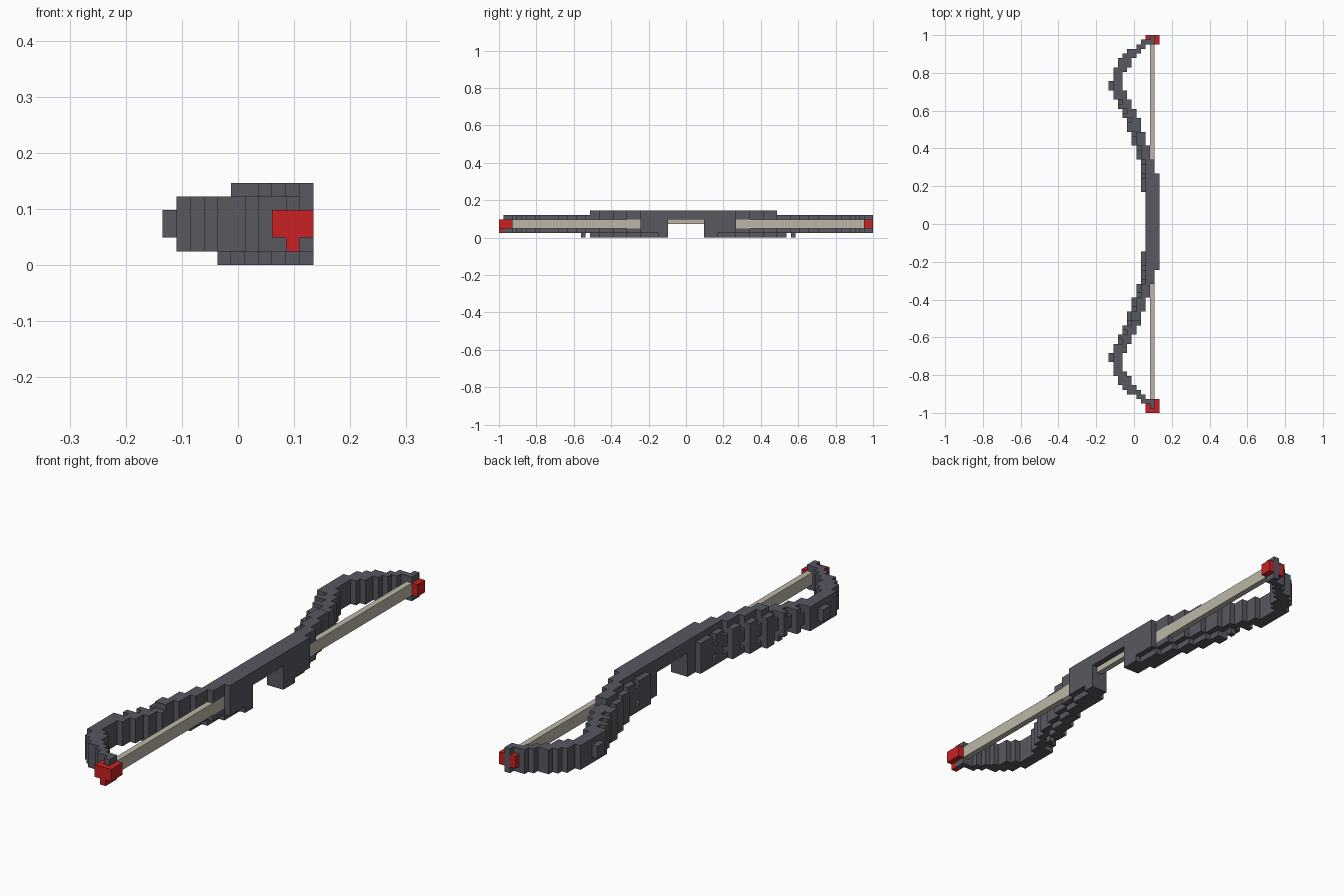
import bpy
import bmesh
from mathutils import Vector

cube = bpy.data.objects.get("Cube")
if cube:
    bpy.data.objects.remove(cube, do_unlink=True)

U = 2 / 82                       # size of one block
ORIGIN = Vector((5.5, 0, 0))     # block coordinates of the model's centre


def material(name, rgb):
    mat = bpy.data.materials.new(name)
    mat.use_nodes = True
    mat.diffuse_color = (*rgb, 1)
    mat.node_tree.nodes["Principled BSDF"].inputs["Base Color"].default_value = (*rgb, 1)
    return mat


GREY = material("dark grey", (0.095, 0.10, 0.12))
RED = material("red", (0.58, 0.015, 0.017))
CREAM = material("cream", (0.50, 0.47, 0.385))


def box(x, y, z):
    """Block cells inside three half-open ranges."""
    return {(i, j, k) for i in range(*x) for j in range(*y) for k in range(*z)}


def build(name, cells, mat):
    """Skin a set of block cells with only its outer faces."""
    bm = bmesh.new()
    for cell in cells:
        for axis in range(3):
            for side in (0, 1):
                step = [0, 0, 0]
                step[axis] = 2 * side - 1
                if tuple(c + s for c, s in zip(cell, step)) in cells:
                    continue
                a, b = (axis + 1) % 3, (axis + 2) % 3
                corners = []
                for da, db in ((0, 0), (1, 0), (1, 1), (0, 1)):
                    p = Vector(cell)
                    p[axis] += side
                    p[a] += da
                    p[b] += db
                    corners.append(bm.verts.new((p - ORIGIN) * U))
                bm.faces.new(corners if side else corners[::-1])
    bmesh.ops.remove_doubles(bm, verts=bm.verts, dist=U / 10)
    bmesh.ops.dissolve_limit(bm, angle_limit=0.01, verts=bm.verts, edges=bm.edges)
    mesh = bpy.data.meshes.new(name)
    bm.to_mesh(mesh)
    bm.free()
    mesh.materials.append(mat)
    obj = bpy.data.objects.new(name, mesh)
    bpy.context.collection.objects.link(obj)


# Limb steps from the grip to the tip: y start, y end, x start, x end
STEPS = [(7, 11, 7, 11), (11, 14, 7, 10), (14, 17, 6, 9), (17, 20, 5, 8),
         (20, 23, 4, 7), (23, 25, 3, 6), (25, 27, 2, 5), (27, 29, 1, 4),
         (29, 33, 1, 3), (33, 34, 1, 4), (34, 36, 2, 5), (36, 37, 3, 6),
         (37, 38, 4, 7), (38, 39, 6, 8), (39, 40, 7, 10), (40, 41, 9, 10)]


def limb(top_end, bottom_end):
    cells = set()
    for y0, y1, x0, x1 in STEPS:
        cells |= box((x0, x1), (y0, y1), (1, 5))
        # Notch the outer corner of each sloping step
        if y0 < 27:
            cells -= box((x0, x0 + 1), (y1 - 1, y1), (1, 2))
            cells -= box((x0, x0 + 1), (y1 - 1, y1), (4, 5))
        # Thicker ridges above and below near the grip
        cells |= box((x0 + 1, x1), (y0, min(y1, top_end)), (5, 6))
        cells |= box((x0, x1 - 1), (y0, min(y1, bottom_end)), (0, 1))
    cells |= box((0, 1), (29, 31), (2, 4))      # outer knob
    cells |= box((4, 5), (23, 24), (0, 1))      # loose lower block
    return cells


string = box((9, 10), (-40, 40), (2, 4)) - box((9, 10), (-4, 4), (2, 3))

# Grip with a notch underneath
grip = box((8, 11), (-6, 7), (0, 6)) - box((8, 11), (-4, 4), (0, 4))

# Limbs, the second one mirrored about the middle block
back = limb(20, 22)
front = {(i, -j, k) for i, j, k in limb(22, 22)}

# Tip caps
back_cap = box((10, 11), (39, 41), (2, 4)) | box((8, 9), (40, 41), (2, 4))
front_cap = (box((9, 11), (-41, -40), (2, 4)) | box((10, 11), (-41, -38), (2, 4))
             | box((8, 9), (-41, -39), (2, 4)) | box((9, 10), (-41, -40), (1, 2)))

body = (back | front | grip) - back_cap - front_cap
string -= body & box((9, 10), (-10, 11), (0, 6))
body -= string

build("bow_body", body, GREY)
build("bow_string", string, CREAM)
build("back_tip_cap", back_cap, RED)
build("front_tip_cap", front_cap, RED)
